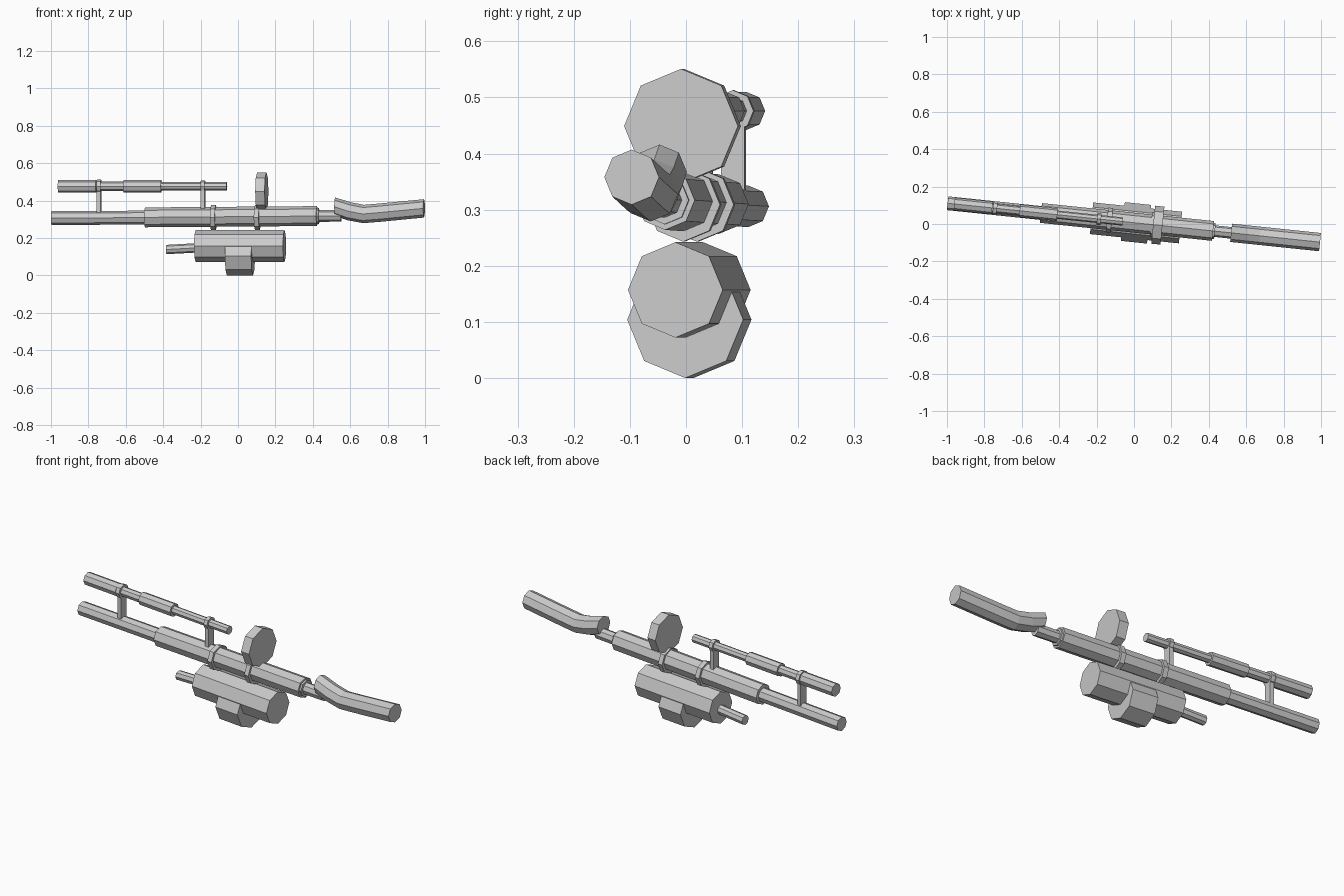
import bpy, bmesh, math
from mathutils import Matrix, Vector

cube = bpy.data.objects.get("Cube")
if cube:
    bpy.data.objects.remove(cube)

grey = bpy.data.materials.new("plain grey")
grey.use_nodes = True
grey.diffuse_color = (0.6, 0.6, 0.6, 1)
grey.node_tree.nodes["Principled BSDF"].inputs["Base Color"].default_value = grey.diffuse_color

# The whole model is turned slightly about the vertical
TURN = Matrix.Translation((0, 0.007, 0)) @ Matrix.Rotation(-0.104, 4, "Z")


def finish(bm, name):
    bmesh.ops.recalc_face_normals(bm, faces=bm.faces)
    bm.transform(TURN)
    mesh = bpy.data.meshes.new(name)
    bm.to_mesh(mesh)
    bm.free()
    mesh.materials.append(grey)
    obj = bpy.data.objects.new(name, mesh)
    bpy.context.collection.objects.link(obj)


def tube(name, path, radius):
    """Octagonal tube along (x, z) points, with a corner pointing up."""
    bm = bmesh.new()
    pts = [Vector((x, 0, z)) for x, z in path]
    rings = []
    for i, p in enumerate(pts):
        # Ends are cut square to the long axis, bends are mitred
        d = Vector((1, 0, 0))
        if 0 < i < len(pts) - 1:
            d = (pts[i + 1] - pts[i - 1]).normalized()
        up = Vector((-d.z, 0, d.x))
        side = Vector((0, 1, 0))
        rings.append([bm.verts.new(p + radius * (up * math.cos(a) + side * math.sin(a)))
                      for a in (k * math.tau / 8 for k in range(8))])
    for a, b in zip(rings, rings[1:]):
        for k in range(8):
            bm.faces.new((a[k], a[k - 1], b[k - 1], b[k]))
    bm.faces.new(rings[0])
    bm.faces.new(rings[-1])
    finish(bm, name)


def box(name, x, z0, z1, width, depth):
    bm = bmesh.new()
    bmesh.ops.create_cube(bm, size=1, matrix=Matrix.Translation((x, 0, (z0 + z1) / 2))
                          @ Matrix.Diagonal((width, depth, z1 - z0, 1)))
    finish(bm, name)


# Main tube, barrel and rear neck
tube("barrel", [(-1.002, 0.306), (-0.48, 0.309)], 0.037)
tube("body", [(-0.5, 0.31), (0.425, 0.317)], 0.053)
tube("rear_collar", [(0.42, 0.317), (0.435, 0.317)], 0.043)
tube("rear_neck", [(0.42, 0.317), (0.555, 0.318)], 0.031)
for name, x in (("front_band", -0.132), ("rear_band", 0.104)):
    tube(name, [(x - 0.013, 0.309), (x + 0.013, 0.309)], 0.066)

# Curved stock
tube("stock", [(0.522, 0.367), (0.6, 0.342), (0.675, 0.328), (0.76, 0.335), (1.0, 0.358)], 0.049)

# Sight tube with its stepped sections
for name, x0, x1, r in (("sight_front", -0.966, -0.762, 0.034),
                        ("sight_front_neck", -0.77, -0.6, 0.025),
                        ("sight_middle", -0.615, -0.412, 0.034),
                        ("sight_rear", -0.42, -0.06, 0.022)):
    tube(name, [(x0, 0.476), (x1, 0.476)], r)

# Sight mounts
for end, x, r, foot in (("front", -0.747, 0.037, 0.335), ("rear", -0.188, 0.032, 0.35)):
    tube(end + "_sight_ring", [(x - 0.011, 0.476), (x + 0.011, 0.476)], r)
    box(end + "_sight_post", x, foot, 0.46, 0.022, 0.042)

# Upper disc, lower drums and nozzle
tube("upper_disc", [(0.103, 0.449), (0.153, 0.449)], 0.102)
tube("main_drum", [(-0.228, 0.157), (0.25, 0.157)], 0.085)
tube("lower_drum", [(-0.06, 0.104), (0.081, 0.104)], 0.104)
tube("nozzle", [(-0.385, 0.138), (-0.22, 0.147)], 0.025)
